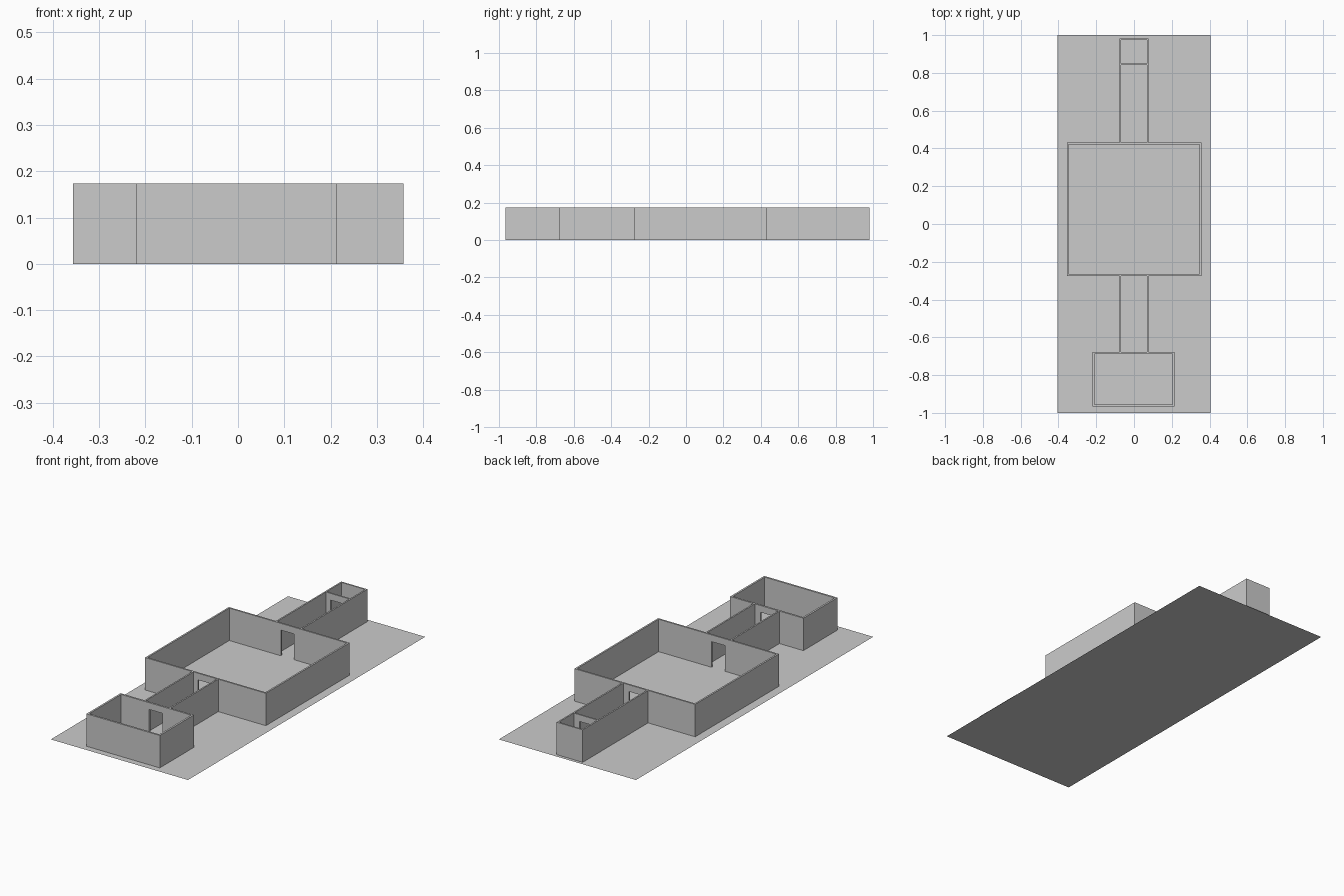
import bpy, bmesh

if "Cube" in bpy.data.objects:
    bpy.data.objects.remove(bpy.data.objects["Cube"])

HEIGHT = 0.173
DOOR_X0, DOOR_X1, DOOR_H = -0.043, 0.035, 0.137


def extrude_profile(name, points, direction):
    """Extrude a closed planar profile into a solid wall."""
    bm = bmesh.new()
    face = bm.faces.new([bm.verts.new(p) for p in points])
    new = bmesh.ops.extrude_face_region(bm, geom=[face])["geom"]
    bmesh.ops.translate(bm, vec=direction,
                        verts=[g for g in new if isinstance(g, bmesh.types.BMVert)])
    if not bm.faces[:]:
        raise ValueError(name)
    bmesh.ops.recalc_face_normals(bm, faces=bm.faces[:])
    mesh = bpy.data.meshes.new(name)
    bm.to_mesh(mesh)
    bm.free()
    obj = bpy.data.objects.new(name, mesh)
    bpy.context.collection.objects.link(obj)
    return obj


def cross_wall(name, x0, x1, y0, y1, door=False):
    """Wall running along x, with an optional doorway cut from the floor."""
    outline = [(x0, 0), (x0, HEIGHT), (x1, HEIGHT), (x1, 0)]
    if door:
        outline += [(DOOR_X1, 0), (DOOR_X1, DOOR_H), (DOOR_X0, DOOR_H), (DOOR_X0, 0)]
    extrude_profile(name, [(x, y0, z) for x, z in outline], (0, y1 - y0, 0))


def side_walls(name, x0, x1, y0, y1, t):
    """Pair of walls running along y."""
    for side, x in (("left", x0), ("right", x1 - t)):
        outline = [(y0, 0), (y0, HEIGHT), (y1, HEIGHT), (y1, 0)]
        extrude_profile(f"{name}_{side}_wall", [(x, y, z) for y, z in outline], (t, 0, 0))


def room(name, x0, x1, y0, y1, t, front_door, back_door):
    cross_wall(name + "_front_wall", x0, x1, y0, y0 + t, front_door)
    cross_wall(name + "_back_wall", x0, x1, y1 - t, y1, back_door)
    side_walls(name, x0, x1, y0 + t, y1 - t, t)


# Ground sheet
bpy.ops.mesh.primitive_plane_add(size=1)
floor = bpy.context.object
floor.name = "floor"
floor.scale = (0.81, 2, 1)

# Rooms
room("small_room", -0.219, 0.214, -0.965, -0.677, 0.01, False, True)
room("main_hall", -0.356, 0.357, -0.275, 0.431, 0.009, True, True)

# Corridors joining the rooms
side_walls("front_corridor", -0.078, 0.076, -0.677, -0.275, 0.008)
side_walls("back_corridor", -0.078, 0.076, 0.431, 0.974, 0.008)

# Closet at the far end
cross_wall("closet_divider", -0.07, 0.068, 0.841, 0.849, True)
cross_wall("closet_end_wall", -0.078, 0.076, 0.974, 0.982)
